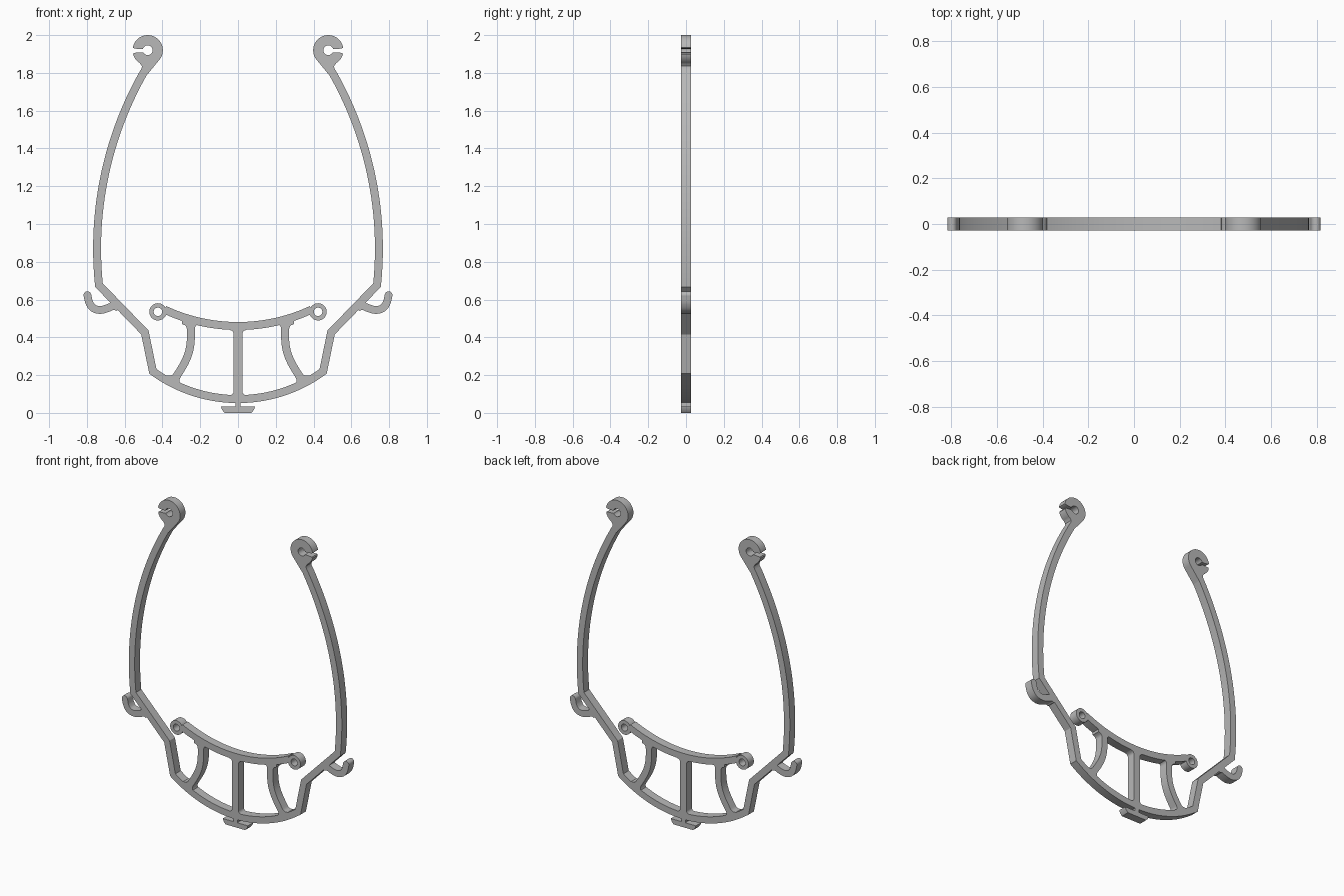
import bpy, bmesh
from math import sin, cos, sqrt, radians, pi
from mathutils import Vector

DEPTH = 0.0275   # half thickness along y
HALF = 0.021     # half width of the bars

cube = bpy.data.objects.get("Cube")
if cube:
    bpy.data.objects.remove(cube, do_unlink=True)

grey = bpy.data.materials.new("plain_grey")
grey.use_nodes = True
grey.diffuse_color = (0.48, 0.48, 0.48, 1)
grey.node_tree.nodes["Principled BSDF"].inputs["Base Color"].default_value = grey.diffuse_color


def finish(name, bm):
    bmesh.ops.recalc_face_normals(bm, faces=bm.faces)
    mesh = bpy.data.meshes.new(name)
    bm.to_mesh(mesh)
    bm.free()
    mesh.materials.append(grey)
    mesh.shade_smooth()
    mesh.set_sharp_from_angle(angle=radians(30))
    obj = bpy.data.objects.new(name, mesh)
    bpy.context.scene.collection.objects.link(obj)
    return obj


def arc(cx, cz, r, a0, a1, n):
    """Arc points, angles in degrees from +x."""
    angles = [radians(a0 + (a1 - a0) * i / n) for i in range(n + 1)]
    return [Vector((cx + r * cos(a), cz + r * sin(a))) for a in angles]


def spline(points, n=20):
    """Smooth curve through the points."""
    p = [Vector(q) for q in points]
    p = [2 * p[0] - p[1]] + p + [2 * p[-1] - p[-2]]
    out = []
    for a, b, c, d in zip(p, p[1:], p[2:], p[3:]):
        for i in range(n):
            t = i / n
            out.append(0.5 * (2 * b + (c - a) * t + (2 * a - 5 * b + 4 * c - d) * t * t
                              + (3 * b - a - 3 * c + d) * t ** 3))
    return out + [p[-2]]


def flare(d, r):
    """Extra half width that rounds a joint into the bar it meets."""
    d = max(0, d - 0.02)
    return r - sqrt(r * r - (r - d) ** 2) if d < r else 0


def ribbon(name, path, half=HALF, start=0, end=0, round_end=False, closed=False, side=1):
    """Flat bar following a path, with mitred corners and optional flared ends."""
    n = len(path)
    dist = [0]
    for a, b in zip(path, path[1:]):
        dist.append(dist[-1] + (b - a).length)
    bm = bmesh.new()
    rows = []
    for i, p in enumerate(path):
        before = path[i - 1] if i or closed else None
        after = path[(i + 1) % n] if i < n - 1 or closed else None
        u = (p - before).normalized() if before else (after - p).normalized()
        v = (after - p).normalized() if after else u
        t = (u + v).normalized()
        w = half
        left = dist[-1] - dist[i]
        if start:
            w += flare(dist[i], start)
        if end:
            w += flare(left, end)
        if round_end and left < half:
            w = max(0.004, sqrt(half * half - (half - left) ** 2))
        offset = Vector((-t.y, t.x)) * w / max(0.3, t.dot(u))
        rows.append([bm.verts.new((side * q.x, y, q.y)) for q, y in
                     ((p + offset, -DEPTH), (p - offset, -DEPTH),
                      (p - offset, DEPTH), (p + offset, DEPTH))])
    pairs = list(zip(rows, rows[1:]))
    if closed:
        pairs.append((rows[-1], rows[0]))
    else:
        bm.faces.new(rows[0])
        bm.faces.new(rows[-1])
    for a, b in pairs:
        for k in range(4):
            m = (k + 1) % 4
            bm.faces.new((a[k], a[m], b[m], b[k]))
    return finish(name, bm)


def plate(name, outline, side=1):
    """Outline in x and z, extruded through the thickness."""
    bm = bmesh.new()
    face = bm.faces.new([bm.verts.new((side * p[0], -DEPTH, p[1])) for p in outline])
    new = bmesh.ops.extrude_face_region(bm, geom=[face])["geom"]
    verts = [v for v in new if isinstance(v, bmesh.types.BMVert)]
    bmesh.ops.translate(bm, verts=verts, vec=(0, 2 * DEPTH, 0))
    return finish(name, bm)


# Main frame: long arm, diagonal, short leg and half the bottom bow, mirrored
half_frame = arc(-1.139, 0.87, 1.885, 29.6, -5.9, 40)
half_frame += [Vector((0.493, 0.426))]
half_frame += arc(0, 0.838, 0.765, -53.9, -90, 24)
other_half = [Vector((-p.x, p.y)) for p in reversed(half_frame[:-1])]
ribbon("main_frame", half_frame + other_half)

# Upper cross bar and centre post
ribbon("cross_bar", arc(0, 1.378, 0.918, -115.1, -64.9, 40))
ribbon("centre_post", spline([(0, 0.073), (0, 0.459)], 80), 0.023, 0.022, 0.022)

# Foot below the bow
plate("foot_stem", [(-0.014, 0.02), (0.014, 0.02), (0.014, 0.06), (-0.014, 0.06)])
plate("foot_plate", [(-0.07, 0), (0.07, 0), (0.085, 0.016), (0.09, 0.033),
                     (-0.09, 0.033), (-0.085, 0.016)])

# Clip head with a round hole and a slot opening outward
HX, HZ = 0.478, 1.92
head = arc(HX, HZ, 0.08, 10, 216, 36)
head += [(0.481, 1.79), (0.518, 1.811), (0.510, 1.824), (0.509, 1.836), (0.515, 1.845)]
head += arc(HX, HZ, 0.08, -58, -16, 10)
head += [(HX + 0.074, HZ - 0.014)]
head += arc(HX, HZ, 0.026, -24, -346, 28)
head += [(HX + 0.05, HZ + 0.006), (HX + 0.072, HZ + 0.01)]

for label, side in (("left", 1), ("right", -1)):
    plate(label + "_clip_head", head, side)
    # Eyelet at the end of the cross bar
    ribbon(label + "_eyelet", arc(0.424, 0.535, 0.034, 0, 350, 35), 0.0115,
           closed=True, side=side)
    # Curved strut between cross bar and bow
    ribbon(label + "_strut", spline([(0.25, 0.49), (0.252, 0.363), (0.279, 0.273), (0.348, 0.158)]),
           HALF, 0.026, 0.026, side=side)
    # Side hook with a rounded tip
    ribbon(label + "_hook", spline([(0.644, 0.577), (0.686, 0.556), (0.729, 0.545), (0.766, 0.555),
                                    (0.787, 0.583), (0.797, 0.622), (0.801, 0.643)]),
           0.0205, start=0.012, round_end=True, side=side)
